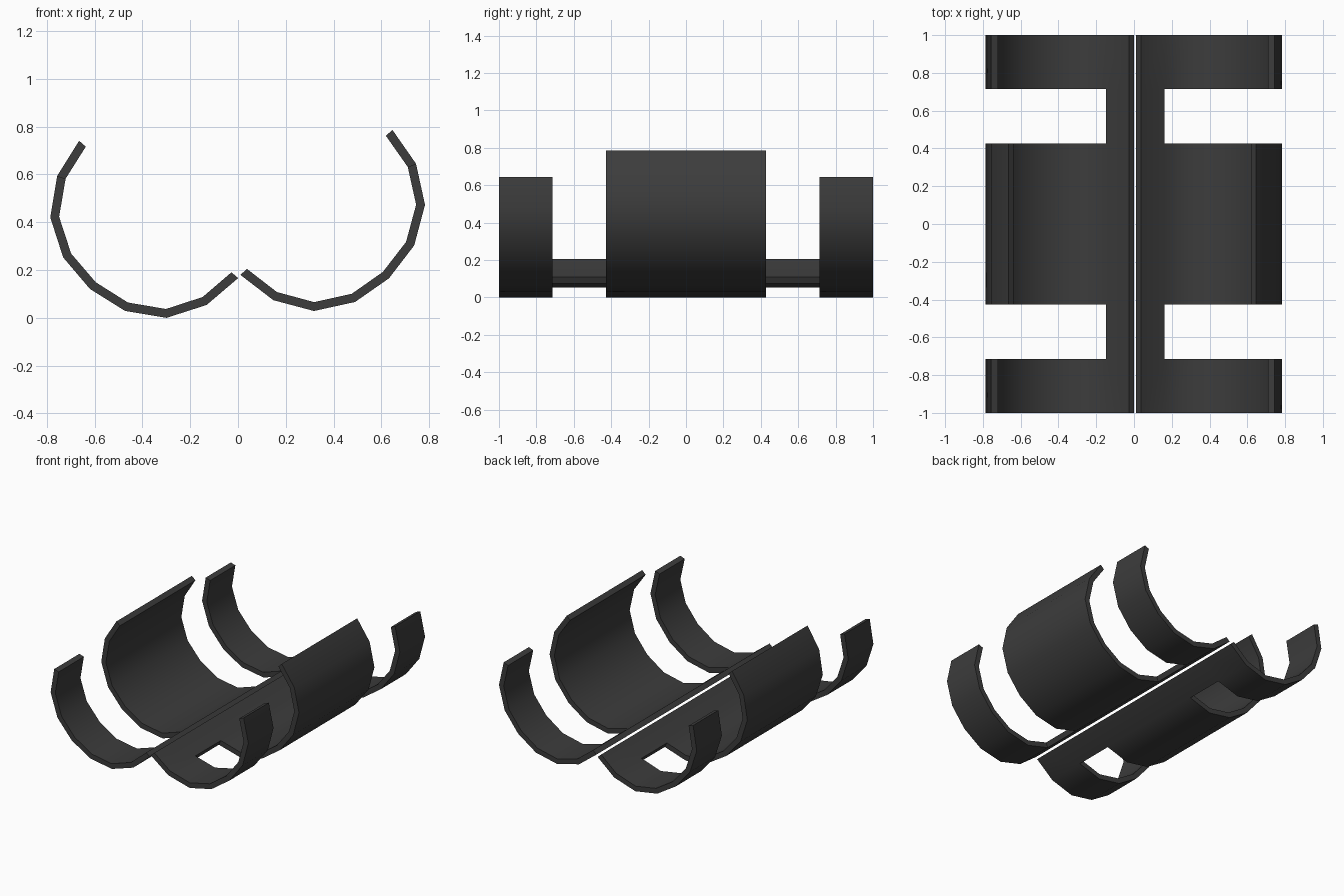
import bpy
import bmesh
from math import sin, cos, pi, radians

cube = bpy.data.objects.get("Cube")
if cube:
    bpy.data.objects.remove(cube, do_unlink=True)

SEGMENTS = 8
THICKNESS = 0.037
Y_CUTS = [-1, -0.715, -0.427, 0.427, 0.715, 1]
# how many arc segments each length section covers: band, strip, cradle, strip, band
COVER = [7, 1, 8, 1, 7]

charcoal = bpy.data.materials.new("charcoal")
charcoal.use_nodes = True
colour = (0.045, 0.045, 0.045, 1)
charcoal.diffuse_color = colour
charcoal.node_tree.nodes["Principled BSDF"].inputs["Base Color"].default_value = colour


def make_shell(name, side, centre_x, centre_z, tilt):
    """Half-tube on one side, running from the centre hinge line outwards."""
    bm = bmesh.new()

    def radius(i):
        return 0.447 - 0.0075 * cos(4 * pi * i / SEGMENTS)

    # outer skin, as a grid with the gaps left out
    grid = {}
    ring = {}

    def vert(i, j):
        if (i, j) not in grid:
            a = pi + radians(tilt) + pi * i / SEGMENTS
            r = radius(i)
            v = bm.verts.new((side * (centre_x + r * cos(a)), Y_CUTS[j],
                              centre_z + r * sin(a)))
            grid[i, j] = v
        return grid[i, j]

    for j, count in enumerate(COVER):
        for i in range(count):
            bm.faces.new([vert(i, j), vert(i + 1, j), vert(i + 1, j + 1), vert(i, j + 1)])

    # thicken towards the tube axis
    result = bmesh.ops.extrude_face_region(bm, geom=bm.faces[:], use_keep_orig=True)
    for v in result["geom"]:
        if isinstance(v, bmesh.types.BMVert):
            dx, dz = v.co.x - side * centre_x, v.co.z - centre_z
            r = (dx * dx + dz * dz) ** 0.5
            k = (r - THICKNESS) / r
            v.co.x = side * centre_x + dx * k
            v.co.z = centre_z + dz * k
    bmesh.ops.recalc_face_normals(bm, faces=bm.faces[:])

    mesh = bpy.data.meshes.new(name)
    bm.to_mesh(mesh)
    bm.free()
    mesh.materials.append(charcoal)
    obj = bpy.data.objects.new(name, mesh)
    bpy.context.collection.objects.link(obj)
    bpy.ops.object.select_all(action="DESELECT")
    obj.select_set(True)
    bpy.context.view_layer.objects.active = obj
    bpy.ops.object.shade_smooth_by_angle(angle=radians(30))
    return obj


make_shell("left_shell", 1, 0.328, 0.483, 43.7)
make_shell("right_shell", -1, 0.332, 0.4533, 40.8)
